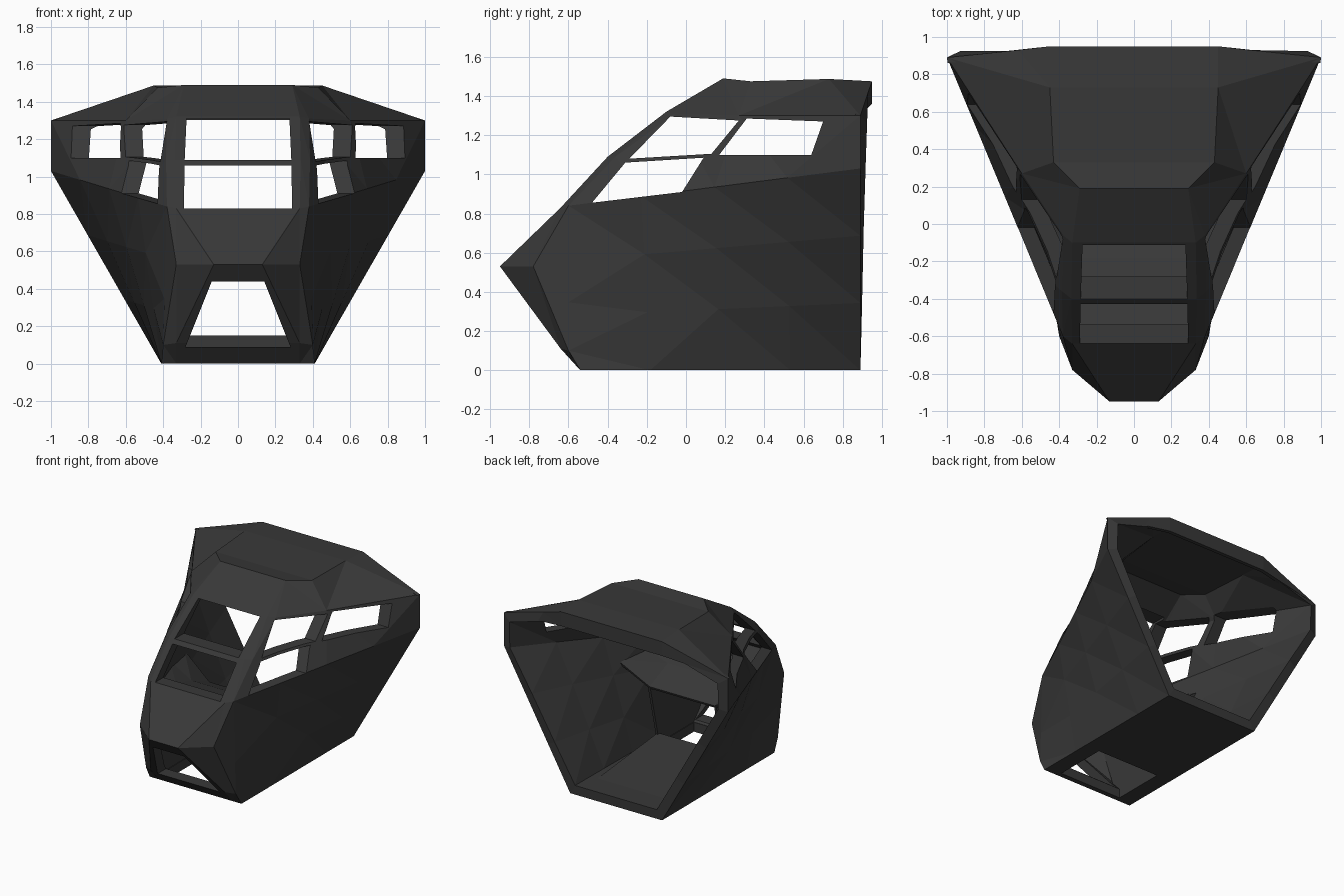
import bpy, bmesh
from mathutils import Vector

if "Cube" in bpy.data.objects:
    bpy.data.objects.remove(bpy.data.objects["Cube"])

mat = bpy.data.materials.new("charcoal_hull")
mat.diffuse_color = (0.04, 0.04, 0.04, 1)
mat.use_nodes = True
mat.node_tree.nodes["Principled BSDF"].inputs["Base Color"].default_value = mat.diffuse_color


def make_object(name, bm):
    mesh = bpy.data.meshes.new(name)
    bm.to_mesh(mesh)
    bm.free()
    ob = bpy.data.objects.new(name, mesh)
    mesh.materials.append(mat)
    bpy.context.collection.objects.link(ob)
    return ob


def skin(name, half, span, thick, centre, even=True):
    """half: right-hand faces, mirrored. span: edges bridged across x=0."""
    flip = lambda p: (-p[0], p[1], p[2])
    faces = [list(f) for f in half] + [[flip(p) for p in reversed(f)] for f in half]
    faces += [[a, b, flip(b), flip(a)] for a, b in span]
    bm = bmesh.new()
    for f in faces:
        bm.faces.new([bm.verts.new(p) for p in f])
    bmesh.ops.remove_doubles(bm, verts=bm.verts, dist=0.0005)
    bmesh.ops.recalc_face_normals(bm, faces=bm.faces)
    c = Vector(centre)
    if sum(f.normal.dot(f.calc_center_median() - c) * f.calc_area() for f in bm.faces) < 0:
        bmesh.ops.reverse_faces(bm, faces=bm.faces)
    bmesh.ops.triangulate(bm, faces=[f for f in bm.faces if len(f.verts) > 3])
    ob = make_object(name, bm)
    m = ob.modifiers.new("thickness", 'SOLIDIFY')
    m.thickness, m.offset, m.use_even_offset = thick, -1, even
    return ob


def prism(name, poly, axis, lo, hi):
    """Extrude a 2D polygon along an axis; the polygon uses the other two axes in order."""
    bm = bmesh.new()
    def at(p, t):
        q = list(p)
        q.insert(axis, t)
        return bm.verts.new(q)
    a, b = [at(p, lo) for p in poly], [at(p, hi) for p in poly]
    bm.faces.new(a)
    bm.faces.new(b[::-1])
    n = len(poly)
    for i in range(n):
        bm.faces.new([a[i], b[i], b[(i + 1) % n], a[(i + 1) % n]])
    bmesh.ops.recalc_face_normals(bm, faces=bm.faces)
    return make_object(name, bm)


def mix(p, q, t):
    return tuple(round(a + (b - a) * t, 5) for a, b in zip(p, q))


# Key points on the right half
tip, cheek = (.13, -.95, .53), (.33, -.78, .53)
hood, hood_side = (.33, -.64, .83), (.38, -.6, .84)
chin, chin_low = (.33, -.64, .11), (.33, -.54, 0)
foot, foot_low = (.40, -.6, .1), (.41, -.54, 0)
floor_back, sill_back = (.41, .89, 0), (1, .89, 1.03)
mid, mid_side = (.335, -.4, 1.09), (.385, -.36, 1.09)
brow, brow_side = (.33, -.10, 1.32), (.38, -.06, 1.31)
belt_mid, belt_back = (.60, .27, 1.30), (1, .89, 1.30)
top_f, top_s = (.29, .19, 1.49), (.43, .33, 1.475)
top_m, top_b, top_out = (.45, .73, 1.487), (.45, .95, 1.475), (.62, .93, 1.42)

# Twisted side wall grid
half = []
C, R = 4, 3
grid = [[mix(mix(foot_low, floor_back, i / C), mix(hood_side, sill_back, i / C), j / R)
         if i else mix(foot, hood_side, j / R)
         for j in range(R + 1)] for i in range(C + 1)]
for i in range(C):
    for j in range(R):
        half.append([grid[i][j], grid[i + 1][j], grid[i + 1][j + 1], grid[i][j + 1]])
bottom = [g[0] for g in grid]
S = [g[R] for g in grid]
half.append([foot_low, bottom[1], bottom[0]])

# Nose facets
half += [[tip, cheek, hood], [cheek, hood_side, hood],
         [cheek] + grid[0], [cheek, chin, foot], [tip, chin, cheek],
         [chin, chin_low, foot_low, foot],
         [chin_low, floor_back] + bottom[-2:0:-1] + [foot_low]]
# Window pillars and belt
half += [[hood, hood_side, mid_side, mid], [mid, mid_side, brow_side, brow],
         [S[0], S[1], mid_side], [mid_side, S[1], brow_side], [brow_side, S[1], S[2]],
         [brow_side, S[2], belt_mid], [belt_mid, S[2], S[3]],
         [belt_mid, S[3], belt_back], [belt_back, S[3], S[4]]]
# Roof sides
half += [[brow, brow_side, top_f], [top_f, brow_side, belt_mid], [top_f, belt_mid, top_s],
         [top_s, belt_mid, top_m], [top_m, belt_mid, belt_back],
         [top_m, belt_back, top_out], [top_m, top_out, top_b]]
span = [(tip, hood), (tip, chin), (chin, chin_low), (chin_low, floor_back), (hood, mid),
        (mid, brow), (brow, top_f), (top_f, top_s), (top_s, top_m), (top_m, top_b)]
hull = skin("cockpit_hull", half, span, .075, (0, .2, .7))

# Window and floor openings
cutters = [
    prism("side_window_low", [(-.48, .855), (-.31, 1.06), (.09, 1.085), (-.02, .91)], 0, -1.5, 1.5),
    prism("side_window_high", [(-.29, 1.08), (-.08, 1.295), (.27, 1.275), (.13, 1.105)], 0, -1.5, 1.5),
    prism("side_window_rear", [(.17, 1.1), (.31, 1.285), (.70, 1.27), (.64, 1.1)], 0, -1.5, 1.5),
    prism("windshield_low", [(-.29, .83), (.29, .83), (.285, 1.06), (-.285, 1.06)], 1, -1.2, .02),
    prism("windshield_high", [(-.285, 1.09), (.285, 1.09), (.275, 1.31), (-.275, 1.31)], 1, -1.2, .02),
    prism("chin_window", [(-.28, .09), (.28, .09), (.14, .44), (-.14, .44)], 1, -1.2, -.45),
    prism("floor_hatch", [(-.28, -.5), (.28, -.5), (.28, -.07), (-.28, -.07)], 2, -.1, .12),
]
for c in cutters:
    c.hide_render = True
    m = hull.modifiers.new(c.name, 'BOOLEAN')
    m.operation, m.solver, m.object = 'DIFFERENCE', 'EXACT', c
bpy.context.view_layer.update()
dg = bpy.context.evaluated_depsgraph_get()
baked = bpy.data.meshes.new_from_object(hull.evaluated_get(dg))
hull.modifiers.clear()
hull.data = baked
for c in cutters:
    bpy.data.objects.remove(c)

# Hanging lip along the rear roof edge
lip_mid = (.45, .95, 1.36)
skin("rear_roof_lip", [[top_b, top_out, belt_back, lip_mid]],
     [(top_b, lip_mid)], .03, (0, 0, 1.3), even=False)

# Dashboard with side wings
d0, d1, d2, d3 = (.29, .05, .57), (.29, -.18, .67), (.29, -.38, .73), (.30, -.62, .80)
w0, w1, w3 = (.55, .10, .74), (.50, -.16, .77), (.37, -.56, .80)
skin("dashboard", [[d0, w0, d1], [d1, w0, w1], [d1, w1, d2], [d2, w1, w3], [d2, w3, d3]],
     [(d0, d1), (d1, d2), (d2, d3)], .02, (0, -.2, .2))

# Footwell side panels between the dashboard and the floor
for side, x in (("left", -.305), ("right", .285)):
    prism("footwell_panel_" + side, [(-.07, .06), (.05, .565), (-.18, .66), (-.62, .79), (-.7, .5), (-.55, .06)],
          0, x, x + .02)

# Raised floor sloping up to the hatch
prism("sloped_floor", [(.75, .07), (-.07, .15), (-.07, .02), (.75, .02)], 0, -.30, .30)
